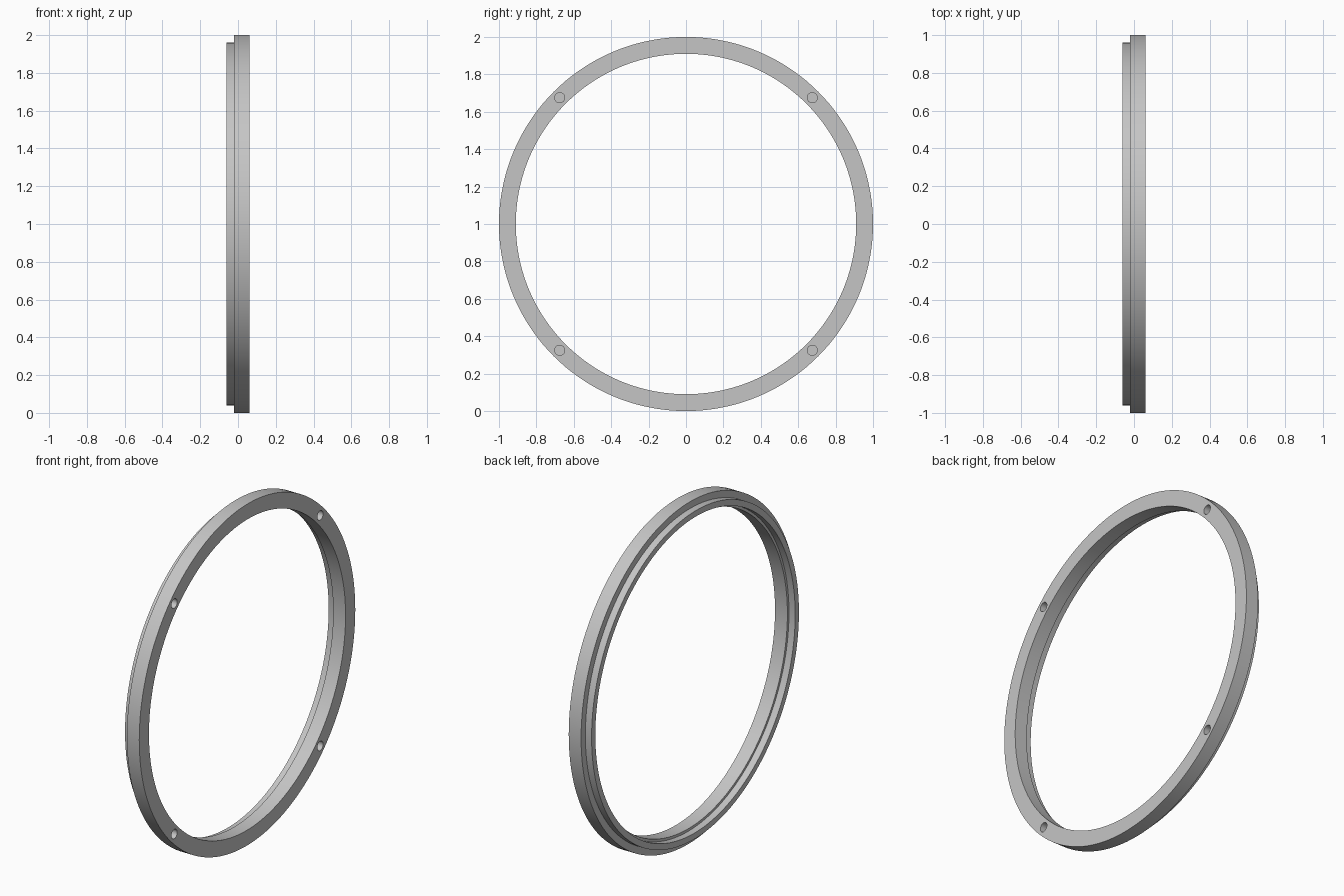
import bpy, bmesh, math
from mathutils import Matrix, Vector

if "Cube" in bpy.data.objects:
    bpy.data.objects.remove(bpy.data.objects["Cube"], do_unlink=True)

CENTRE = Vector((0, 0, 1))

grey = bpy.data.materials.new("light grey")
grey.use_nodes = True
colour = (0.56, 0.56, 0.56, 1)
grey.diffuse_color = colour
grey.node_tree.nodes["Principled BSDF"].inputs["Base Color"].default_value = colour


def make_object(name, bm):
    bmesh.ops.recalc_face_normals(bm, faces=bm.faces)
    mesh = bpy.data.meshes.new(name)
    bm.to_mesh(mesh)
    bm.free()
    mesh.materials.append(grey)
    obj = bpy.data.objects.new(name, mesh)
    bpy.context.collection.objects.link(obj)
    return obj


# Stepped ring: cross-section as (x, radius), spun about the x axis
profile = [(0.06, 0.91), (0.06, 1.0), (-0.02, 1.0), (-0.02, 0.96),
           (-0.06, 0.96), (-0.06, 0.925), (-0.02, 0.925), (-0.02, 0.91)]
bm = bmesh.new()
verts = [bm.verts.new(CENTRE + Vector((x, 0, r))) for x, r in profile]
edges = [bm.edges.new((v, verts[i - 1])) for i, v in enumerate(verts)]
bmesh.ops.spin(bm, geom=verts + edges, cent=CENTRE, axis=(1, 0, 0),
               angle=math.tau, steps=144, use_merge=True)
bmesh.ops.remove_doubles(bm, verts=bm.verts, dist=0.0001)
ring = make_object("stepped_ring", bm)

# Four blind screw holes in the wide face
bm = bmesh.new()
for i in range(4):
    angle = math.pi / 4 + i * math.pi / 2
    place = CENTRE + 0.955 * Vector((0, math.cos(angle), math.sin(angle)))
    place.x = 0.05
    bmesh.ops.create_cone(bm, cap_ends=True, segments=32, radius1=0.027,
                          radius2=0.027, depth=0.1,
                          matrix=Matrix.Translation(place) @ Matrix.Rotation(math.pi / 2, 4, "Y"))
cutter = make_object("hole_cutter", bm)
cutter.hide_render = True

cut = ring.modifiers.new("screw_holes", "BOOLEAN")
cut.operation = "DIFFERENCE"
cut.solver = "EXACT"
cut.object = cutter

bpy.ops.object.select_all(action="DESELECT")
ring.select_set(True)
bpy.context.view_layer.objects.active = ring
bpy.ops.object.modifier_apply(modifier=cut.name)
bpy.data.objects.remove(cutter, do_unlink=True)
bpy.ops.object.shade_smooth_by_angle(angle=math.radians(30))
